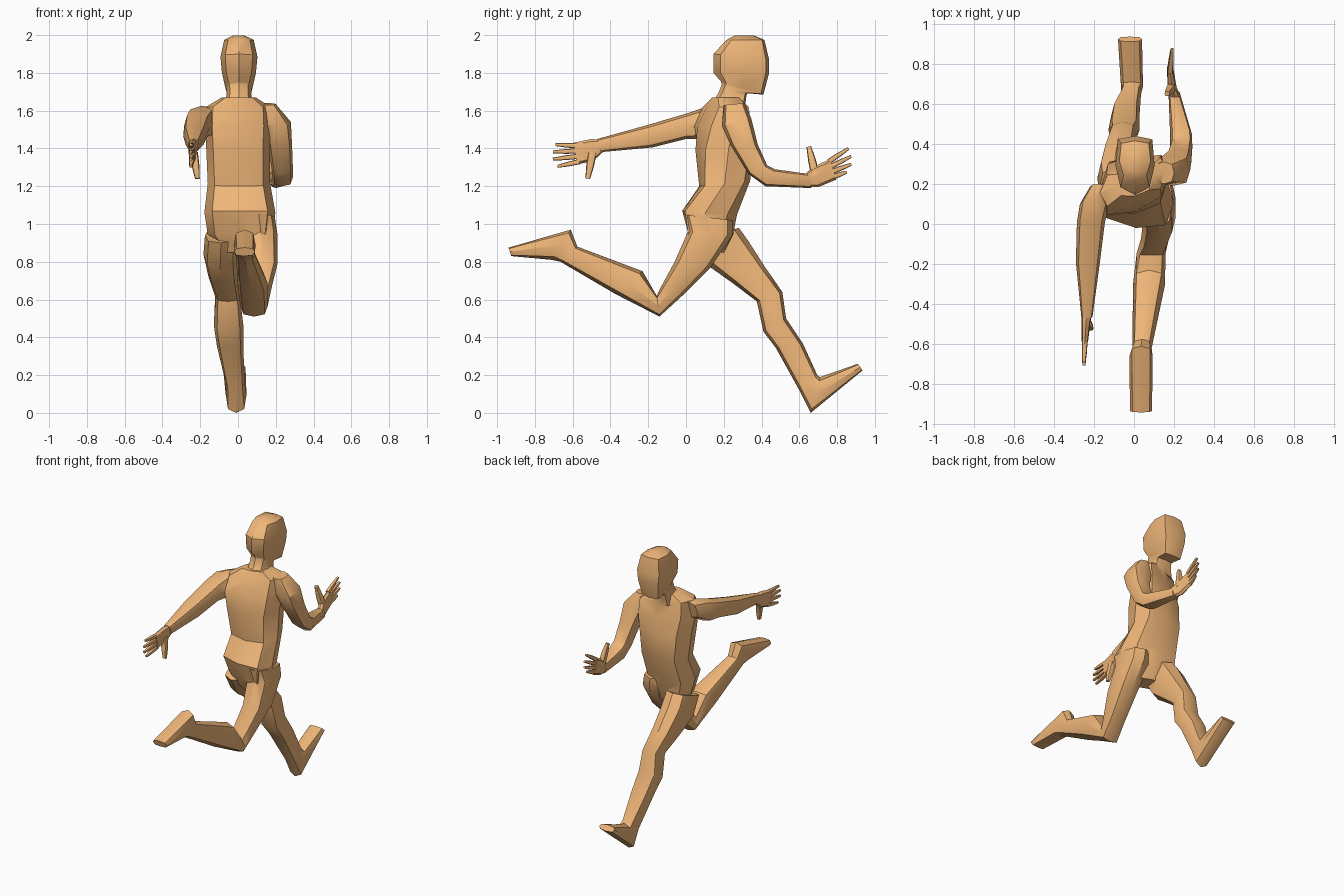
import bpy, bmesh, math
from mathutils import Vector

skin = bpy.data.materials.new("skin")
skin.diffuse_color = (0.87, 0.47, 0.19, 1)


def loft(name, rings, front=0.78, back=0.78):
    """Eight-sided tube. Ring: front (y, z), back (y, z), centre x, half width, twist."""
    bm = bmesh.new()
    loops = []
    for fy, fz, by, bz, x, w, *twist in rings:
        k = twist[0] if twist else 0
        mid = Vector((x, (fy + by) / 2, (fz + bz) / 2))
        side = Vector((w, w * k, 0))
        fwd = Vector((0, (fy - by) / 2, (fz - bz) / 2))
        section = [(1, 0), (front, front), (0, 1), (-front, front),
                   (-1, 0), (-back, -back), (0, -1), (back, -back)]
        loops.append([bm.verts.new(mid + side * a + fwd * b) for a, b in section])
    for lo, hi in zip(loops, loops[1:]):
        for i in range(8):
            j = (i + 1) % 8
            bm.faces.new((lo[i], lo[j], hi[j], hi[i]))
    bm.faces.new(loops[0][::-1])
    bm.faces.new(loops[-1])
    bmesh.ops.recalc_face_normals(bm, faces=bm.faces)
    mesh = bpy.data.meshes.new(name)
    bm.to_mesh(mesh)
    bm.free()
    ob = bpy.data.objects.new(name, mesh)
    bpy.context.collection.objects.link(ob)
    mesh.materials.append(skin)
    return ob


def digit(name, y0, z0, y1, z1, x0, x1, r):
    """Tapered finger from knuckle to tip."""
    d = Vector((y1 - y0, z1 - z0)).normalized()
    rings = []
    for t, s in ((0, 1), (0.5, 0.9), (1, 0.55)):
        y, z, q = y0 + (y1 - y0) * t, z0 + (z1 - z0) * t, r * s
        rings.append((y - d.y * q, z + d.x * q, y + d.y * q, z - d.x * q,
                      x0 + (x1 - x0) * t, q))
    return loft(name, rings)


# torso, twisted between hips and shoulders
torso = loft("body", [
    (0.20, 0.85, 0.07, 0.85, 0.01, 0.09, -0.2),
    (0.25, 0.95, 0.02, 0.94, 0.01, 0.17, -0.25),
    (0.27, 1.05, -0.02, 1.07, 0.01, 0.188, -0.12),
    (0.34, 1.23, 0.07, 1.20, 0.005, 0.165, 0),
    (0.35, 1.40, 0.05, 1.39, 0, 0.168, 0.15),
    (0.33, 1.52, 0.06, 1.52, 0, 0.175, 0.33),
    (0.31, 1.62, 0.11, 1.62, 0, 0.17, 0.33),
    (0.28, 1.67, 0.14, 1.67, 0.005, 0.09, 0.2)])

# head and neck
parts = [loft("head", [
    (0.31, 1.60, 0.12, 1.62, 0.005, 0.08),
    (0.32, 1.68, 0.17, 1.69, 0.005, 0.065),
    (0.325, 1.692, 0.19, 1.74, 0.005, 0.066),
    (0.41, 1.685, 0.185, 1.755, 0.005, 0.072),
    (0.44, 1.80, 0.145, 1.80, 0.005, 0.09),
    (0.44, 1.87, 0.145, 1.90, 0.005, 0.098),
    (0.415, 1.975, 0.215, 1.975, 0.005, 0.078),
    (0.36, 1.998, 0.26, 1.998, 0.005, 0.03)], front=0.88, back=0.74)]

# forward arm
parts.append(loft("forward_arm", [
    (0.31, 1.64, 0.20, 1.63, 0.15, 0.05),
    (0.345, 1.56, 0.19, 1.52, 0.195, 0.085),
    (0.38, 1.42, 0.235, 1.42, 0.222, 0.064),
    (0.43, 1.31, 0.33, 1.265, 0.235, 0.056),
    (0.47, 1.29, 0.42, 1.20, 0.235, 0.055),
    (0.65, 1.265, 0.665, 1.19, 0.20, 0.028)]))

# trailing arm
parts.append(loft("trailing_arm", [
    (0.20, 1.62, 0.17, 1.50, -0.16, 0.06),
    (0.12, 1.625, 0.08, 1.45, -0.195, 0.075),
    (0.02, 1.59, 0.00, 1.45, -0.215, 0.07),
    (-0.20, 1.525, -0.18, 1.405, -0.23, 0.06),
    (-0.47, 1.45, -0.455, 1.38, -0.235, 0.028)]))

# palms
parts.append(loft("forward_palm", [
    (0.63, 1.265, 0.64, 1.20, 0.205, 0.026),
    (0.67, 1.30, 0.70, 1.195, 0.19, 0.022),
    (0.765, 1.345, 0.795, 1.235, 0.18, 0.016)]))
parts.append(loft("trailing_palm", [
    (-0.44, 1.445, -0.435, 1.385, -0.235, 0.026),
    (-0.50, 1.45, -0.49, 1.335, -0.24, 0.022),
    (-0.595, 1.43, -0.575, 1.315, -0.245, 0.016)]))

# fingers and thumbs
for i in range(4):
    t = i / 3
    reach = (0, 0.015, 0.015, -0.01)[i]
    parts.append(digit("forward_finger", 0.755 + 0.025 * t, 1.33 - 0.08 * t,
                       0.86 + reach, 1.40 - 0.125 * t, 0.18, 0.19, 0.014))
    parts.append(digit("trailing_finger", -0.58 + 0.015 * t, 1.415 - 0.085 * t,
                       -0.69 - reach, 1.42 - 0.115 * t, -0.245, -0.25, 0.014))
parts.append(digit("forward_thumb", 0.685, 1.26, 0.65, 1.41, 0.19, 0.165, 0.023))
parts.append(digit("trailing_thumb", -0.495, 1.38, -0.52, 1.24, -0.235, -0.215, 0.023))

# leading leg with foot
parts.append(loft("leading_leg", [
    (0.28, 0.98, 0.05, 0.90, -0.09, 0.085),
    (0.33, 0.91, 0.13, 0.77, -0.095, 0.088),
    (0.42, 0.77, 0.25, 0.685, -0.08, 0.078),
    (0.51, 0.64, 0.375, 0.59, -0.055, 0.066),
    (0.53, 0.50, 0.41, 0.43, -0.05, 0.078),
    (0.62, 0.365, 0.475, 0.345, -0.042, 0.07),
    (0.695, 0.20, 0.60, 0.12, -0.015, 0.05),
    (0.71, 0.19, 0.66, 0.0, -0.01, 0.055),
    (0.91, 0.26, 0.935, 0.225, -0.02, 0.06)]))

# trailing leg with foot
parts.append(loft("trailing_leg", [
    (0.25, 1.02, -0.015, 1.05, 0.11, 0.085),
    (0.245, 0.94, 0.01, 0.96, 0.12, 0.088),
    (0.13, 0.77, -0.06, 0.80, 0.128, 0.08),
    (-0.02, 0.62, -0.125, 0.68, 0.105, 0.07),
    (-0.14, 0.51, -0.155, 0.62, 0.085, 0.072),
    (-0.375, 0.63, -0.23, 0.75, 0.075, 0.08),
    (-0.665, 0.80, -0.575, 0.88, 0.04, 0.048),
    (-0.71, 0.81, -0.61, 0.97, 0.035, 0.058),
    (-0.925, 0.83, -0.94, 0.875, 0.035, 0.055)]))

# fuse all parts into one body
for p in parts:
    mod = torso.modifiers.new("fuse", 'BOOLEAN')
    mod.operation, mod.solver, mod.object = 'UNION', 'EXACT', p
fused = bpy.data.meshes.new_from_object(
    torso.evaluated_get(bpy.context.evaluated_depsgraph_get()))
torso.modifiers.clear()
torso.data = fused
for p in parts:
    bpy.data.objects.remove(p)
bpy.context.view_layer.objects.active = torso
torso.select_set(True)
bpy.ops.object.shade_smooth_by_angle(angle=math.radians(35))
